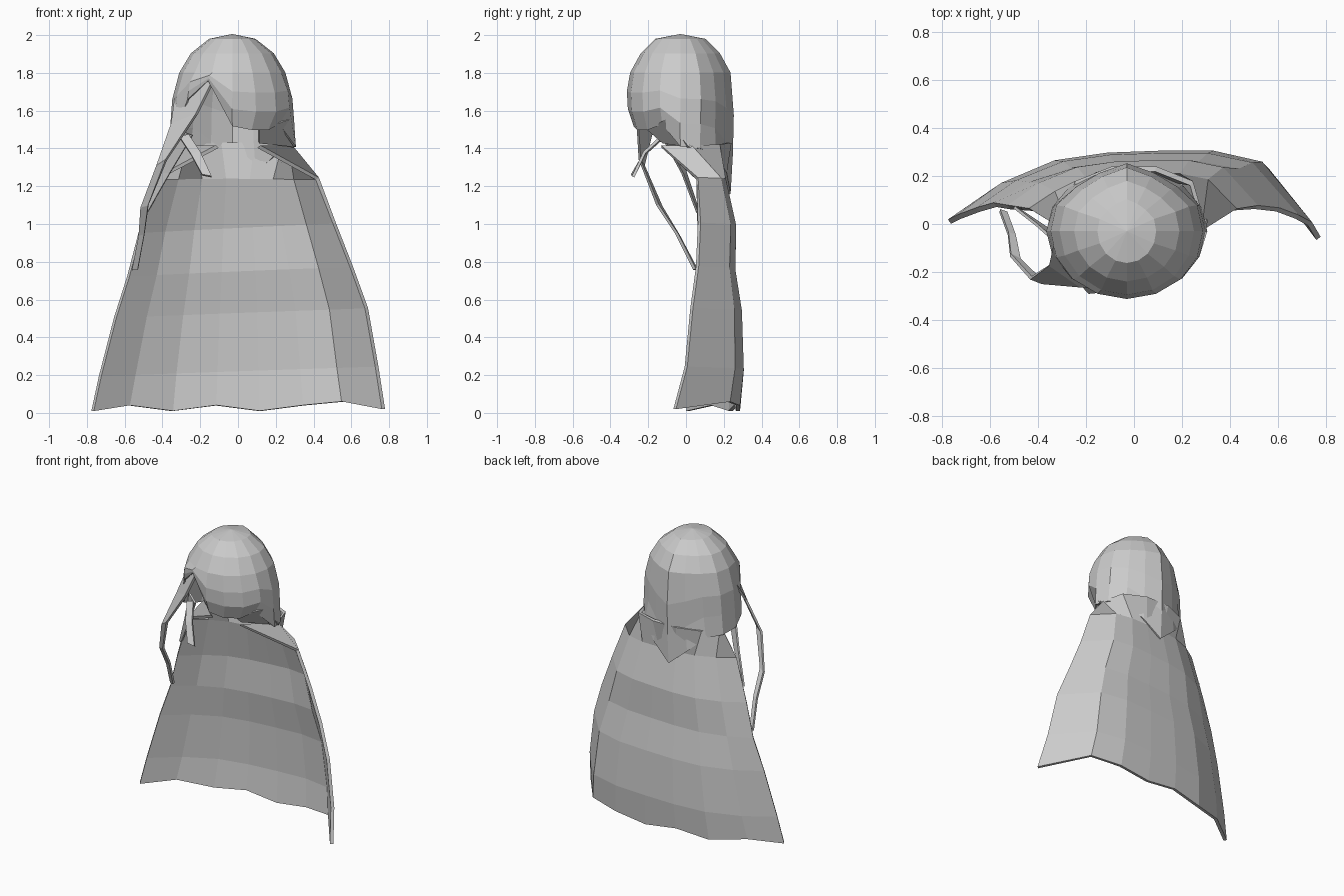
import bpy
from math import sin, cos, radians


def make(name, verts, faces, thick=0.0):
    me = bpy.data.meshes.new(name)
    me.from_pydata(verts, [], faces)
    me.update()
    ob = bpy.data.objects.new(name, me)
    bpy.context.collection.objects.link(ob)
    if thick:
        m = ob.modifiers.new("thickness", 'SOLIDIFY')
        m.thickness = thick
        m.offset = 0
    return ob


def strip_faces(rows, n, closed=False):
    return [(r * n + i, r * n + (i + 1) % n, (r + 1) * n + (i + 1) % n, (r + 1) * n + i)
            for r in range(rows - 1) for i in range(n if closed else n - 1)]


def loft(name, rows, thick):
    return make(name, [p for row in rows for p in row],
                strip_faces(len(rows), len(rows[0])), thick)


# Cape: a sheet curved round the back, flaring to a wavy hem
us = (-1, -.75, -.45, -.15, .15, .45, .72, 1)
depth = (0, .5, .85, .97, 1, 1, .85, 0)
hem = (.01, .04, .01, .04, .01, .04, .06, .02)
# z, left x, left y, right x, right y, back y
levels = [(0, -.77, .01, .77, -.06, .275),
          (.22, -.73, .03, .735, .0, .295),
          (.53, -.65, .06, .68, .03, .285),
          (.75, -.58, .08, .60, .06, .25),
          (.98, -.52, .07, .51, .07, .255),
          (1.24, -.43, .06, .42, .06, .20)]
rows = []
for k, (z, lx, ly, rx, ry, by) in enumerate(levels):
    row = []
    for i, u in enumerate(us):
        x = u * (rx if u > 0 else -lx)
        e = ry if u > 0 else ly
        zz = hem[i] if k == 0 else z + .025 * u * (k < 5)
        row.append((x, e + (by - e) * depth[i], zz))
    rows.append(row)
neck = [(.11, -.13, 1.41), (.28, .03, 1.41), (.24, .17, 1.42), (.09, .23, 1.43)]
rows.append([(-x, y, z) for x, y, z in neck] + neck[::-1])
loft("cape", rows, .022)

# Hair: rounded crown, rounded fringe at the front, longer point at the back
N = 16
cx, cy = -.03, -.03
bottom = (1.52, 1.50, 1.50, 1.53, 1.41, 1.40, 1.37, 1.27, 1.16,
          1.27, 1.37, 1.38, 1.40, 1.45, 1.66, 1.76)
rings = [(0, 1.975, .12, .13), (0, 1.90, .215, .205), (0, 1.80, .275, .26),
         (.35, 0, .312, .277), (.68, 0, .322, .272), (1, 0, .33, .26)]
hair = []
for t, z, rx, ry in rings:
    for i in range(N):
        a = radians(22.5 * i)
        s = .80 if t == 1 and i < 4 else 1
        back = .93 if 6 <= i <= 10 and i != 8 and t < 1 else 1
        hair.append((cx + rx * s * back * sin(a),
                     cy - ry * (.93 if s < 1 else back) * cos(a),
                     1.80 + (bottom[i] - 1.80) * t if t else z))
hair.append((cx, cy, 2.0))
faces = [((i + 1) % N, i, len(hair) - 1) for i in range(N)]
make("hair", hair, faces + strip_faces(len(rings), N, True), .012)

# Loose locks on the left side, each a ribbon of paired edge points
loft("long_lock", [
    [(-.12, -.27, 1.78), (-.33, -.08, 1.67)],
    [(-.22, -.26, 1.58), (-.35, -.17, 1.53)],
    [(-.38, -.245, 1.34), (-.43, -.225, 1.31)],
    [(-.475, -.15, 1.10), (-.515, -.13, 1.09)],
    [(-.495, -.05, .95), (-.525, -.04, .94)],
    [(-.53, .045, .76), (-.56, .055, .76)]], .015)
loft("short_lock", [
    [(-.31, -.12, 1.46), (-.26, -.12, 1.47)],
    [(-.25, -.22, 1.37), (-.20, -.22, 1.38)],
    [(-.19, -.285, 1.26), (-.14, -.28, 1.25)]], .015)
loft("shoulder_lock", [
    [(-.32, -.08, 1.50), (-.24, -.13, 1.47)],
    [(-.41, .0, 1.27), (-.36, -.02, 1.27)],
    [(-.50, .07, 1.06), (-.48, .06, 1.06)]], .012)

# Sheet of hair closing the underside on the right, from chin to shoulder
loft("side_hair", [
    [(.11, -.20, 1.50), (.28, -.10, 1.56)],
    [(.11, -.12, 1.43), (.305, .02, 1.41)]], .012)
